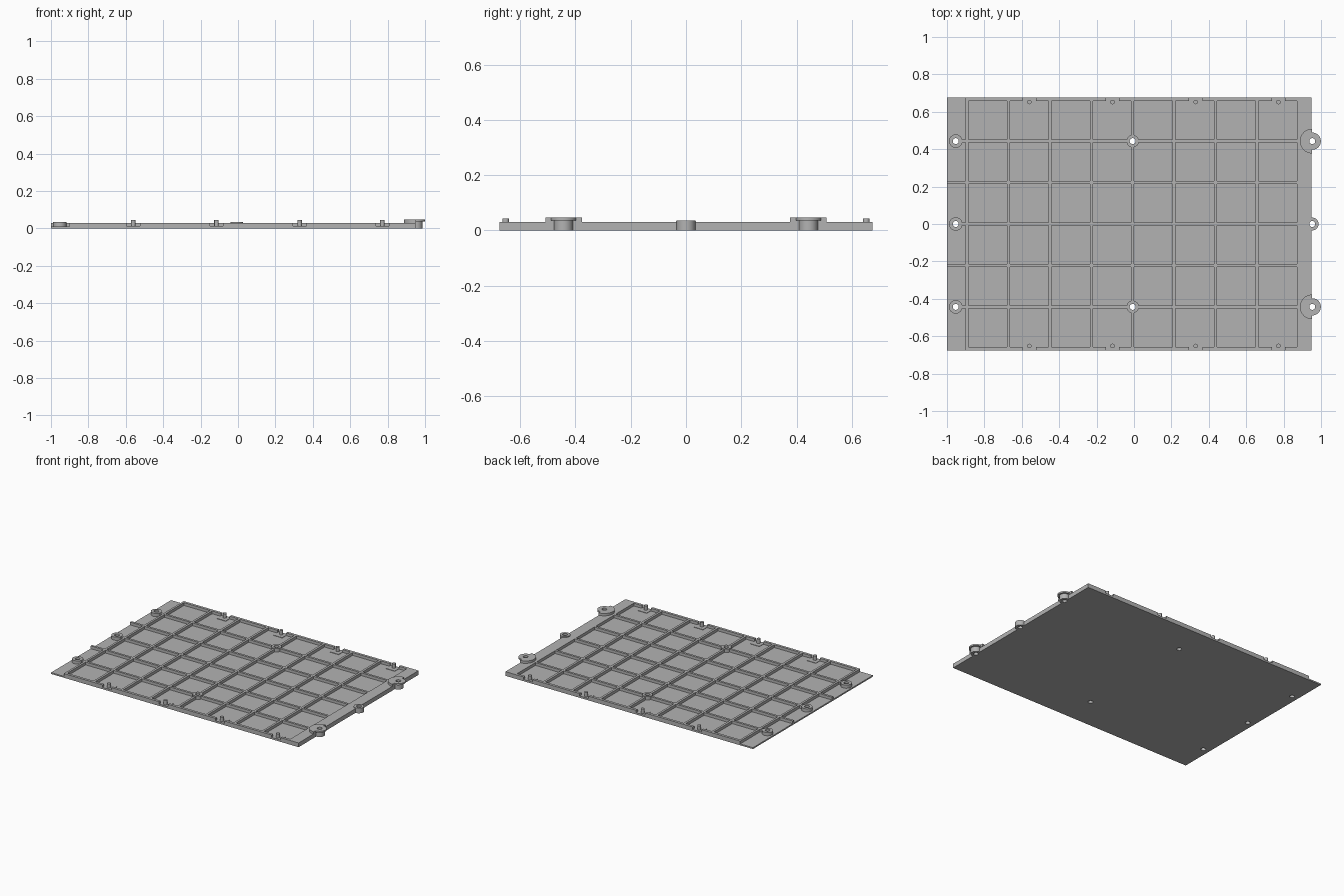
import bpy, bmesh, math
from mathutils import Matrix

if "Cube" in bpy.data.objects:
    bpy.data.objects.remove(bpy.data.objects["Cube"])

grey = bpy.data.materials.new("plastic_grey")
grey.diffuse_color = (0.45, 0.45, 0.45, 1)
grey.use_nodes = True
grey.node_tree.nodes["Principled BSDF"].inputs["Base Color"].default_value = grey.diffuse_color

PITCH, RIB, FLOOR, TOP = 0.2215, 0.016, 0.01, 0.03
HALF_Y, LEFT, RIGHT, WALL = 0.675, -1.0, 0.95, -0.9
HOLE = 0.016


def finish(name, bm):
    me = bpy.data.meshes.new(name)
    bmesh.ops.recalc_face_normals(bm, faces=bm.faces)
    bm.to_mesh(me)
    bm.free()
    me.materials.append(grey)
    ob = bpy.data.objects.new(name, me)
    bpy.context.collection.objects.link(ob)
    return ob


def boxes(name, bounds):
    bm = bmesh.new()
    for x0, x1, y0, y1, z0, z1 in bounds:
        m = Matrix.Translation(((x0 + x1) / 2, (y0 + y1) / 2, (z0 + z1) / 2))
        m = m @ Matrix.Diagonal((x1 - x0, y1 - y0, z1 - z0, 1))
        bmesh.ops.create_cube(bm, size=1, matrix=m)
    return finish(name, bm)


def rods(name, spots, r, z0, z1):
    bm = bmesh.new()
    for x, y in spots:
        bmesh.ops.create_cone(bm, cap_ends=True, segments=32, radius1=r, radius2=r, depth=z1 - z0,
                              matrix=Matrix.Translation((x, y, (z0 + z1) / 2)))
    return finish(name, bm)


def smooth(ob):
    bpy.ops.object.select_all(action='DESELECT')
    ob.select_set(True)
    bpy.context.view_layer.objects.active = ob
    bpy.ops.object.shade_smooth_by_angle(angle=math.radians(30))


def tube(name, x, y, r, z0, z1, a0=0.0, a1=2 * math.pi, n=32):
    """Ring, or part of a ring, standing around a screw hole."""
    bm = bmesh.new()
    full = a1 - a0 > 6.28
    section = [(HOLE, z0), (r, z0), (r, z1), (HOLE, z1)]
    rows = []
    for i in range(n if full else n + 1):
        a = a0 + (a1 - a0) * i / n
        rows.append([bm.verts.new((x + q * math.cos(a), y + q * math.sin(a), z)) for q, z in section])
    for i in range(n):
        p, q = rows[i], rows[(i + 1) % len(rows)]
        for k in range(4):
            bm.faces.new((p[k], q[k], q[(k + 1) % 4], p[(k + 1) % 4]))
    if not full:
        bm.faces.new(rows[0])
        bm.faces.new(rows[-1])
    smooth(finish(name, bm))


def cut(ob, cutter):
    mod = ob.modifiers.new("cut", 'BOOLEAN')
    mod.operation, mod.solver, mod.object = 'DIFFERENCE', 'EXACT', cutter
    bpy.ops.object.select_all(action='DESELECT')
    ob.select_set(True)
    bpy.context.view_layer.objects.active = ob
    bpy.ops.object.modifier_apply(modifier="cut")
    bpy.data.objects.remove(cutter)


# Plate with square pockets, leaving a grid of ribs
plate = boxes("ribbed_plate", [(LEFT, RIGHT, -HALF_Y, HALF_Y, 0, TOP)])
g = RIB / 2
pockets = []
for i in range(8):
    x = -0.893 + PITCH * i
    for j in range(-3, 3):
        y0 = max(j * PITCH + g, -0.658)
        y1 = min((j + 1) * PITCH - g, 0.658)
        pockets.append((x + g, x + PITCH - g, y0, y1, FLOOR, 0.1))
# Lowered strip on the left, crossed by two ribs
for y0, y1 in ((-0.7, -PITCH - g), (-PITCH + g, PITCH - g), (PITCH + g, 0.7)):
    pockets.append((LEFT - 0.05, WALL, y0, y1, FLOOR, 0.1))
cut(plate, boxes("pocket_cutter", pockets))

# Edge notches, each with a pad and a peg
notch_x = [-0.56, -0.115, 0.33, 0.772]
notches, pads, pegs = [], [], []
for x in notch_x:
    for s in (-1, 1):
        lo, hi = sorted((s * 0.612, s * 0.7))
        notches.append((x - 0.035, x + 0.035, lo, hi, 0.013, 0.1))
        lo, hi = sorted((s * 0.612, s * 0.674))
        pads.append((x - 0.035, x + 0.035, lo, hi, 0.002, 0.013))
        pegs.append((x, s * 0.652))
cut(plate, boxes("notch_cutter", notches))
boxes("notch_pads", pads)
smooth(rods("locating_pegs", pegs, 0.012, 0.005, 0.044))

# Screw holes
left = [(-0.953, y) for y in (-0.443, 0, 0.443)]
middle = [(-0.007, y) for y in (-0.443, 0.443)]
right = [(0.953, y) for y in (-0.443, 0, 0.443)]
cut(plate, rods("hole_cutter", left + middle + right, HOLE, -0.05, 0.1))

# Bosses around the holes
for x, y in left:
    tube("left_boss", x, y, 0.036, 0.002, 0.033)
boxes("boss_links", [(-0.925, WALL + 0.002, y - g, y + g, 0.002, TOP) for _, y in left])
for x, y in middle:
    tube("middle_boss", x, y, 0.033, 0.002, 0.035)
for x, y in right:
    tube("right_boss", x, y, 0.034, 0, 0.036)
    if y:
        # Wide half flange over the plate, narrower half outside it
        tube("inner_flange", x, y, 0.066, TOP - 0.001, 0.047, math.pi / 2, 1.5 * math.pi)
        tube("outer_flange", x, y, 0.046, 0.036, 0.047, -math.pi / 2, math.pi / 2)
